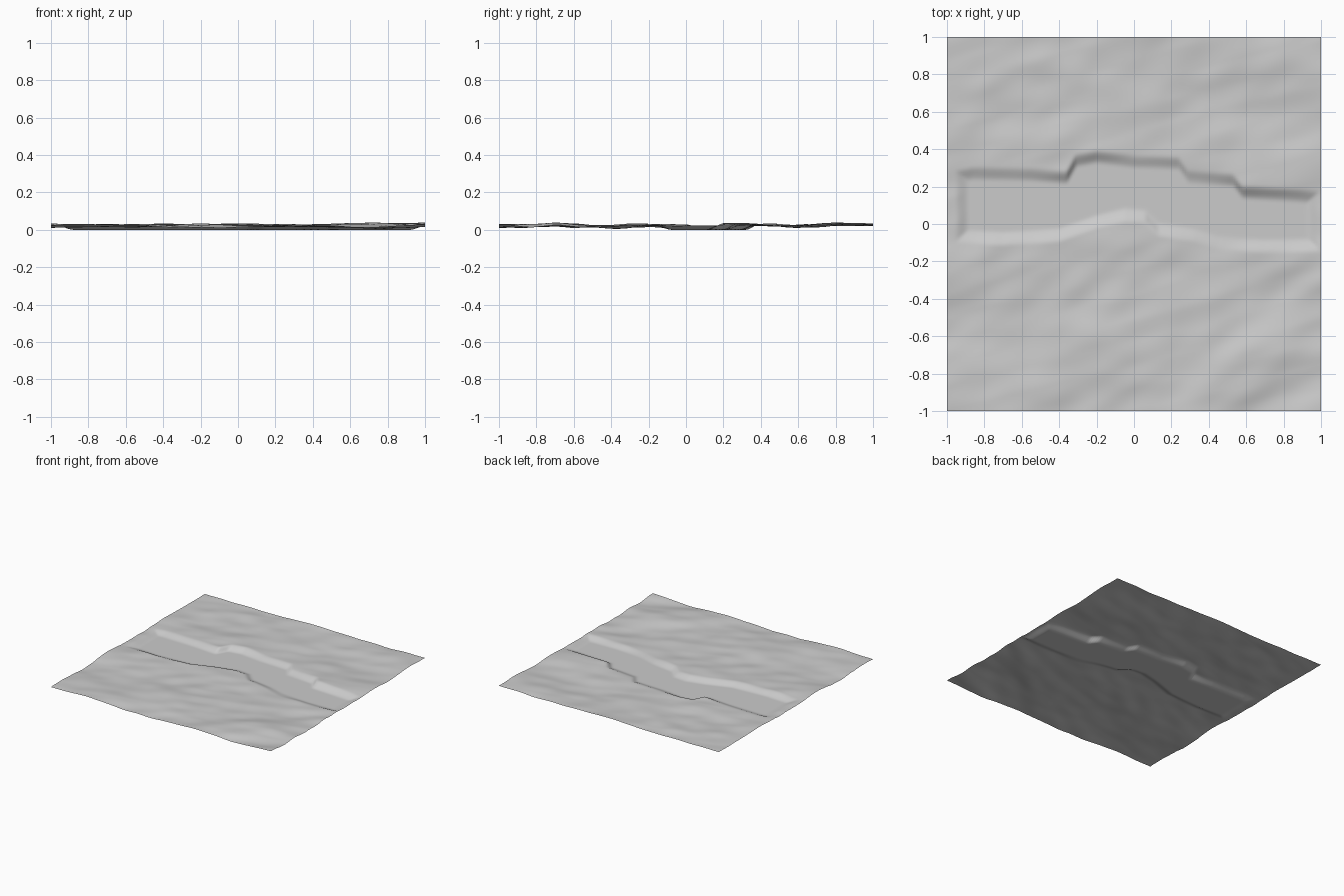
import bpy, bmesh, math
from mathutils import Vector, noise

if "Cube" in bpy.data.objects:
    bpy.data.objects.remove(bpy.data.objects["Cube"])

N = 160            # grid cells per side
FLOOR = 0.012      # height of the flat channel bed

# channel bank centre lines as (x, y) points
UPPER = [(-1, .24), (-.86, .27), (-.55, .265), (-.36, .25), (-.31, .34), (-.2, .36),
         (0, .335), (.24, .325), (.29, .25), (.53, .235), (.58, .17), (.9, .15), (1, .14)]
LOWER = [(-1, -.06), (-.7, -.08), (-.4, -.06), (-.2, .01), (-.05, .05), (.06, .04),
         (.13, -.03), (.32, -.06), (.45, -.1), (.7, -.12), (1, -.11)]
ENDS = (-.92, .96)


def line(pts, x):
    for (x0, y0), (x1, y1) in zip(pts, pts[1:]):
        if x <= x1:
            return y0 + (y1 - y0) * (x - x0) / (x1 - x0)
    return pts[-1][1]


def smooth(t):
    t = max(0.0, min(1.0, t))
    return t * t * (3 - 2 * t)


def ground(x, y):
    # gentle rolling ground with ripples slanting slightly up to the right
    v = y - 0.25 * x
    n = noise.noise(Vector((x * 2.0 + 3.1, v * 3.2 + 7.7, 0.3)))
    n += 0.35 * noise.noise(Vector((x * 5.0, v * 8.0, 4.2)))
    return 0.036 + max(-0.028, min(0.024, 0.022 * n))


def height(x, y):
    # inside is positive within the channel, fading over the bank width
    inside = min(line(UPPER, x) - y, y - line(LOWER, x), x - ENDS[0], ENDS[1] - x)
    k = smooth(inside / 0.08 + 0.5)
    return ground(x, y) * (1 - k) + FLOOR * k


# ground sheet with sunken channel
bm = bmesh.new()
bmesh.ops.create_grid(bm, x_segments=N, y_segments=N, size=1.0)
for v in bm.verts:
    v.co.z = height(v.co.x, v.co.y)
low = min(v.co.z for v in bm.verts)
for v in bm.verts:
    v.co.z -= low
for f in bm.faces:
    f.smooth = True
mesh = bpy.data.meshes.new("ground")
bm.to_mesh(mesh)
bm.free()

grey = bpy.data.materials.new("plain_grey")
grey.diffuse_color = (0.6, 0.6, 0.6, 1)
grey.use_nodes = True
grey.node_tree.nodes["Principled BSDF"].inputs["Base Color"].default_value = grey.diffuse_color
mesh.materials.append(grey)
obj = bpy.data.objects.new("ground_with_channel", mesh)
bpy.context.collection.objects.link(obj)
